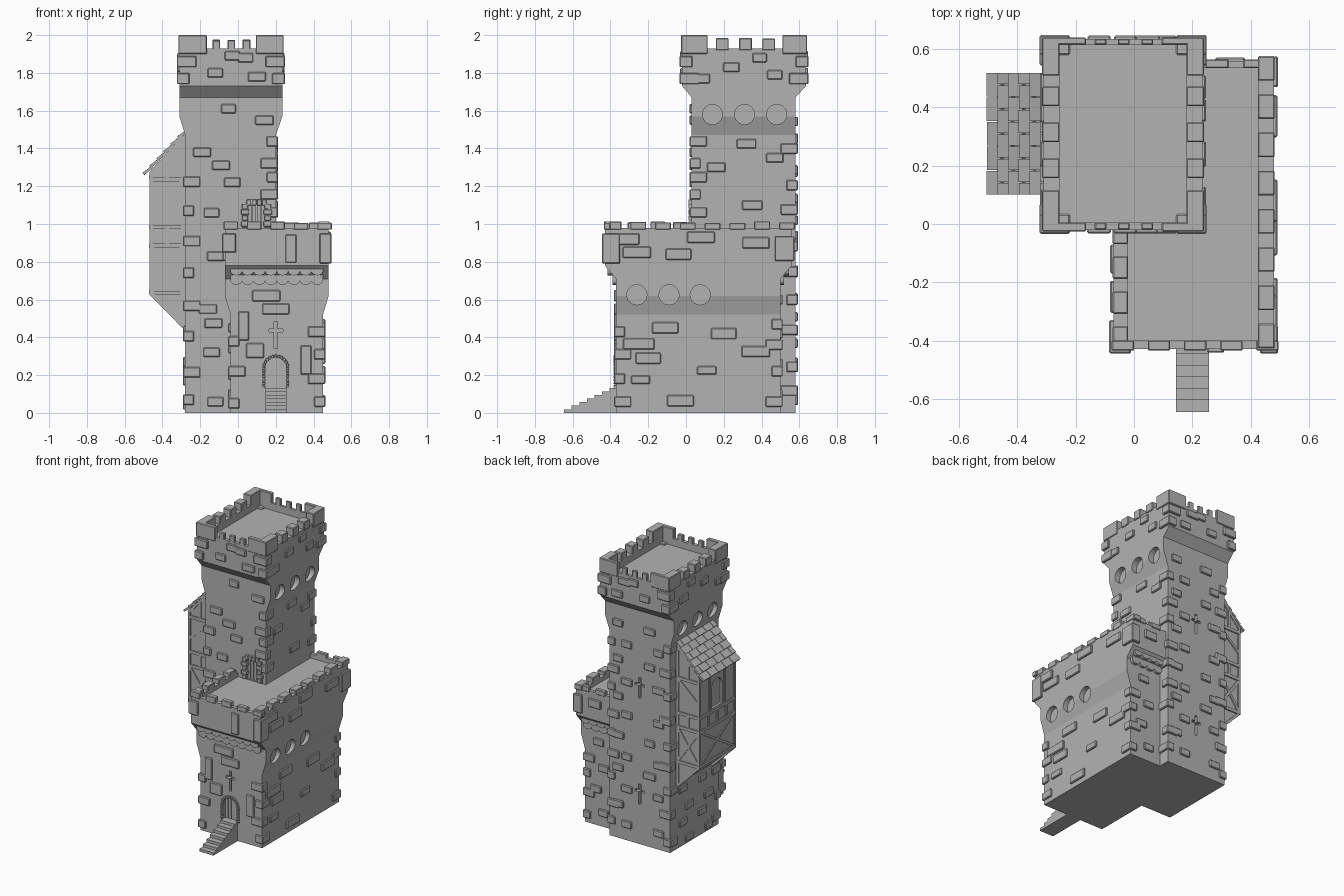
import bpy, bmesh, math, random
from mathutils import Vector, Matrix

random.seed(4)
if "Cube" in bpy.data.objects:
    bpy.data.objects.remove(bpy.data.objects["Cube"])

stone = bpy.data.materials.new("stone_grey")
stone.use_nodes = True
GREY = (0.45, 0.45, 0.45, 1)
stone.diffuse_color = GREY
stone.node_tree.nodes["Principled BSDF"].inputs["Base Color"].default_value = GREY


def finish(bm, name, bevel=0):
    bmesh.ops.recalc_face_normals(bm, faces=bm.faces)
    mesh = bpy.data.meshes.new(name)
    bm.to_mesh(mesh)
    bm.free()
    mesh.materials.append(stone)
    ob = bpy.data.objects.new(name, mesh)
    bpy.context.collection.objects.link(ob)
    if bevel:
        mod = ob.modifiers.new("chipped_edges", "BEVEL")
        mod.width, mod.segments = bevel, 1
    return ob


def box(bm, x0, x1, y0, y1, z0, z1):
    size = Matrix.Diagonal((x1 - x0, y1 - y0, z1 - z0, 1))
    mid = Vector((x0 + x1, y0 + y1, z0 + z1)) / 2
    bmesh.ops.create_cube(bm, size=1, matrix=Matrix.Translation(mid) @ size)


def bar(bm, p, q, w=0.022):
    p, q = Vector(p), Vector(q)
    d = q - p
    m = Matrix.Translation((p + q) / 2) @ d.to_track_quat("Z", "Y").to_matrix().to_4x4()
    bmesh.ops.create_cube(bm, size=1, matrix=m @ Matrix.Diagonal((w, w, d.length + w / 2, 1)))


def prism(bm, pts, a, b, axis):
    """Extrude a 2D outline (u, z) from a to b along x or y."""
    place = (lambda u, v, t: (u, t, v)) if axis == "y" else (lambda u, v, t: (t, u, v))
    lo = [bm.verts.new(place(u, v, a)) for u, v in pts]
    hi = [bm.verts.new(place(u, v, b)) for u, v in pts]
    bm.faces.new(lo)
    bm.faces.new(hi[::-1])
    for i in range(len(pts)):
        j = (i + 1) % len(pts)
        bm.faces.new((lo[i], hi[i], hi[j], lo[j]))


def disc(u, z, r, n=24, a0=0, a1=2 * math.pi):
    return [(u + r * math.cos(a0 + (a1 - a0) * i / n), z + r * math.sin(a0 + (a1 - a0) * i / n))
            for i in range(n)]


def arch(u, z0, z1, r):
    return [(u - r, z0), (u + r, z0)] + disc(u, z1 - r, r, 12, 0, math.pi) + [(u - r, z1 - r)]


def tower(name, rings):
    """Loft rectangular rings, closed at both ends."""
    bm = bmesh.new()
    loops = [[bm.verts.new((x, y, z)) for x, y in ((a, c), (b, c), (b, d), (a, d))]
             for (a, b, c, d), z in rings]
    bm.faces.new(loops[0])
    bm.faces.new(loops[-1])
    for lo, hi in zip(loops, loops[1:]):
        for i in range(4):
            j = (i + 1) % 4
            bm.faces.new((lo[i], lo[j], hi[j], hi[i]))
    return finish(bm, name)


def carve(ob, bm):
    cutter = finish(bm, "cutter")
    cutter.hide_render = True
    mod = ob.modifiers.new("carve", "BOOLEAN")
    mod.operation, mod.object, mod.solver, mod.use_self = "DIFFERENCE", cutter, "EXACT", True
    bpy.context.view_layer.objects.active = ob
    bpy.ops.object.modifier_apply(modifier=mod.name)
    bpy.data.objects.remove(cutter)


def cross_cut(bm, x, z, y):
    box(bm, x - .009, x + .009, y - .03, y + .03, z - .075, z + .07)
    box(bm, x - .037, x + .037, y - .03, y + .03, z + .012, z + .03)


# Tall keep and lower hall, each flaring at the sides, then at front and back
keep = tower("tall_keep", [
    ((-.28, .2, .03, .58), 0), ((-.28, .2, .03, .58), 1.47),
    ((-.31, .235, .03, .58), 1.57), ((-.31, .235, .03, .58), 1.67),
    ((-.31, .235, -.02, .635), 1.73), ((-.31, .235, -.02, .635), 1.93),
    ((-.255, .18, .005, .615), 1.93), ((-.255, .18, .005, .615), 1.88)])
hall = tower("lower_hall", [
    ((-.04, .45, -.37, .5), 0), ((-.04, .45, -.37, .5), .52),
    ((-.07, .48, -.37, .5), .62), ((-.07, .48, -.37, .5), .71),
    ((-.07, .48, -.43, .56), .78), ((-.07, .48, -.43, .56), .98),
    ((-.02, .425, -.4, .535), .98), ((-.02, .425, -.4, .535), .95)])

# Round recesses, cross slits and door openings
bm = bmesh.new()
for y in (.14, .31, .48):
    prism(bm, disc(y, 1.58, .053), .195, .3, "x")
    prism(bm, disc(y, 1.58, .053), -.4, -.275, "x")
cross_cut(bm, -.04, 1.12, .58)
cross_cut(bm, -.04, .36, .58)
box(bm, .05, .145, -.05, .06, .955, 1.1)
carve(keep, bm)
bm = bmesh.new()
for y in (-.26, -.09, .075):
    prism(bm, disc(y, .625, .053), .445, .6, "x")
    if y < 0:
        prism(bm, disc(y, .625, .053), -.2, -.035, "x")
cross_cut(bm, .2, .415, -.37)
prism(bm, arch(.2, .13, .295, .058), -.5, -.34, "y")
carve(hall, bm)

# Battlements
bm = bmesh.new()


def merlons(axis, lo, hi, c0, c1, z0, z1, count, fill):
    step = (hi - lo) / count
    for i in range(count):
        mid, half = lo + step * (i + .5), step * fill / 2
        top = z1 - random.uniform(0, .01)
        if axis == "x":
            box(bm, mid - half, mid + half, c0, c1, z0, top)
        else:
            box(bm, c0, c1, mid - half, mid + half, z0, top)


for sx in (0, 1):
    x0, x1 = ((-.316, -.255), (.18, .241))[sx]
    merlons("y", .13, .5, x0, x1, 1.92, 1.985, 3, .55)
    for sy in (0, 1):
        y0, y1 = ((-.026, .005), (.615, .641))[sy]
        box(bm, x0, x1, *((y0, .115) if sy == 0 else (.51, y1)), 1.9, 2)
        box(bm, *((x0, -.165) if sx == 0 else (.095, x1)), y0, y1, 1.9, 2)
merlons("x", -.155, .085, -.02, .005, 1.92, 1.98, 3, .5)
merlons("x", -.155, .085, .615, .635, 1.92, 1.98, 3, .5)
merlons("x", -.1, .52, -.435, -.4, .97, 1.015, 5, .62)
merlons("x", .22, .48, .535, .565, .97, 1.015, 2, .62)
merlons("y", -.45, .6, .425, .483, .97, 1.015, 8, .64)
merlons("y", -.45, .03, -.073, -.02, .97, 1.015, 4, .64)
finish(bm, "battlements", .004)

# Raised stones
bm = bmesh.new()


def stones(axis, c, pts, w, h, out=.012):
    for u, z in pts:
        a, b = w * random.uniform(.42, .55), h / 2
        if axis == "y":
            box(bm, u - a, u + a, c - out, c + out, z - b, z + b)
        else:
            box(bm, c - out, c + out, u - a, u + a, z - b, z + b)


def quoins(x, y, sx, sy, heights, w=.08, h=.055, out=.012):
    for i, z in enumerate(heights):
        a, b = (w, w * .6) if i % 2 else (w * .6, w)
        xs = sorted((x + sx * out, x - sx * a))
        ys = sorted((y + sy * out, y - sy * b))
        box(bm, *xs, *ys, z - h / 2, z + h / 2)


def spaced(lo, hi, step):
    return [lo + step * i + random.uniform(-.02, .02) for i in range(int((hi - lo) / step) + 1)]


def courses(columns, heights):
    return [(u + (.07 if i % 2 else 0), z) for i, z in enumerate(heights) for u in columns]


stones("y", .03, [(-.05, 1.61), (.14, 1.55), (-.19, 1.38), (-.03, 1.22), (-.14, 1.06), (-.09, 1.31),
                  (-.12, .83), (-.16, .55), (-.13, .475), (-.14, .32), (-.12, .06)], .09, .05)
stones("y", -.37, [(.15, .62), (.2, .55)], .15, .06)
stones("y", -.37, [(.03, .46), (.36, .28)], .065, .155)
stones("y", -.37, [(.09, .33)], .09, .08)
stones("y", -.43, [(.28, .87)], .07, .15)
stones("x", .48, [(-.31, .92), (-.26, .85), (-.04, .84), (.08, .93), (.37, .9)], .15, .06)
stones("x", .45, [(-.11, .45), (-.25, .365), (-.2, .29), (-.03, .065), (.2, .42), (.37, .325)], .15, .06)
stones("x", .45, [(-.24, .175), (.11, .225)], .11, .045)
stones("x", .2, [(.32, 1.425), (.47, 1.35), (.16, 1.3), (.35, 1.1)], .1, .05)
stones("x", -.04, [(-.2, .45), (-.1, .34), (-.22, .2), (-.08, .1)], .11, .05)
stones("x", -.07, [(-.25, .9), (-.12, .83)], .11, .05)
stones("y", .5, [(.34, .6), (.3, .42), (.36, .26), (.3, .1)], .09, .05)
stones("y", .56, [(.33, .9)], .1, .06)
back = courses((-.19, .06), spaced(.1, 1.6, .13))
stones("y", .58, [(u, z) for u, z in back if abs(u + .04) > .09 or min(abs(z - .36), abs(z - 1.12)) > .12], .09, .05)
stones("x", -.28, courses((.15, .37), spaced(.06, .4, .11)), .09, .05)
upper = [(.08, 1.77), (.24, 1.83), (.39, 1.88), (.47, 1.79)]
for c in (-.31, .235):
    stones("x", c, upper, .09, .05)
for c in (-.02, .635):
    stones("y", c, [(-.12, 1.8), (-.03, 1.89), (.04, 1.88), (.1, 1.78)], .09, .05)

# Corner stones
quoins(-.28, .03, -1, -1, spaced(.05, 1.4, .17))
quoins(-.28, .58, -1, 1, spaced(.08, 1.5, .17))
quoins(.2, .03, 1, -1, spaced(1.06, 1.5, .09))
quoins(.2, .58, 1, 1, spaced(.1, 1.5, .16))
quoins(.45, -.37, 1, -1, [.06, .18, .31, .43])
quoins(-.04, -.37, -1, -1, [.05, .22, .38])
quoins(.45, .5, 1, 1, [.06, .22, .36, .47])
for x, sx in ((-.31, -1), (.235, 1)):
    for y, sy in ((-.02, -1), (.635, 1)):
        quoins(x, y, sx, sy, [1.77, 1.86], .09, .06, .014)
quoins(.48, -.43, 1, -1, [.87], .08, .16, .015)
quoins(-.07, -.43, -1, -1, [.9], .1, .1, .015)
quoins(.48, .56, 1, 1, [.87], .09, .13, .015)
finish(bm, "raised_stones", .005)

# Scalloped corbel bands under the hall overhang
bm = bmesh.new()
for z, depth in ((.75, .045), (.70, .02)):
    for x0, x1, wall, s in ((-.04, .45, -.37, -1), (.2, .45, .5, 1)):
        n = round((x1 - x0) / .061)
        w = (x1 - x0) / n
        for i in range(n):
            u = x0 + w * (i + .5)
            pts = [(u + w / 2 * math.cos(a), z - .022 * math.sin(a))
                   for a in (math.pi * k / 8 for k in range(9))]
            pts += [(u - w / 2, z + .03), (u + w / 2, z + .03)]
            prism(bm, pts, wall - s * .01, wall + s * depth, "y")
finish(bm, "scalloped_corbels")

# Front door planks, arch stones and steps
bm = bmesh.new()
for i in range(5):
    u = .155 + .0225 * i
    box(bm, u - .01, u + .01, -.346, -.335, .13, .295 - abs(i - 2) * .012)
for i in range(4):
    u = .062 + .0235 * i
    box(bm, u - .009, u + .009, .04, .07, .95, 1.1)
finish(bm, "door_planks")
bm = bmesh.new()
for i in range(13):
    a = math.pi * i / 12
    m = Matrix.Translation((.2 + .063 * math.cos(a), -.37, .237 + .063 * math.sin(a)))
    m = m @ Matrix.Rotation(-a, 4, "Y") @ Matrix.Diagonal((.016, .026, .013, 1))
    bmesh.ops.create_cube(bm, size=1, matrix=m)
for side in (-1, 1):
    for k in range(6):
        x, z = .2 + .063 * side, .14 + .017 * k
        box(bm, x - .008, x + .008, -.383, -.36, z - .0065, z + .0065)
    for k in range(5):
        x, z, w = .0975 + .06 * side, .97 + .031 * k, .016 + .006 * (k % 2)
        box(bm, x - w, x + w, .012, .04, z - .013, z + .013)
for k in range(4):
    box(bm, .046 + .027 * k, .07 + .027 * k, .012, .04, 1.098, 1.13)
finish(bm, "doorway_stones", .002)
bm = bmesh.new()
for i in range(7):
    box(bm, .145, .257, -.645 + .04 * i, -.36, 0, .019 * (i + 1))
finish(bm, "front_steps")

# Timber bay on the left wall
bm = bmesh.new()
prism(bm, [(-.27, .45), (-.462, .635), (-.462, 1.27), (-.27, 1.49)], .11, .51, "y")
bay = finish(bm, "timber_bay")
bm = bmesh.new()
prism(bm, arch(.31, 1.0, 1.2, .06), -.5, -.445, "x")
carve(bay, bm)
bm = bmesh.new()
XO, XI = -.46, -.292
for y in (.112, .508):
    for p, q in (((XO, .63), (XO, 1.27)), ((XI, .46), (XI, 1.46)), ((XO, .63), (XI, .46)),
                 ((XO, 1.27), (XI, 1.46)), ((-.375, .885), (-.375, .985)), ((-.375, 1.24), (-.375, 1.36)),
                 ((XO, .64), (XI, .88)), ((XO, .88), (XI, .64)), ((XO, 1.08), (XI, 1.23))):
        bar(bm, (p[0], y, p[1]), (q[0], y, q[1]), .018)
    for z in (.635, .885, .985, 1.235):
        bar(bm, (XO, y, z), (XI, y, z))
for z in (.64, .885, .985, 1.25):
    bar(bm, (XO, .112, z), (XO, .508, z))
for y in (.21, .31, .41):
    bar(bm, (XO, y, .885), (XO, y, .985), .018)
for y in (.225, .395):
    bar(bm, (XO, y, .985), (XO, y, 1.25), .018)
bar(bm, (XO, .112, .64), (XO, .508, .885), .018)
bar(bm, (XO, .508, .64), (XO, .112, .885), .018)
finish(bm, "bay_timbers")

# Bay roof with staggered shingles
bm = bmesh.new()
slope = Matrix.Rotation(-math.atan2(.23, .22), 4, "Y")
for row in range(6):
    t = (row + .5) / 6
    edges = [.1] + [.1 + .084 * k + (.042 if row % 2 else 0) for k in range(5 if row % 2 else 1, 5)]
    edges = [.1] + [.1 + .084 * (k + (row % 2) / 2) for k in range(1 - row % 2, 5)] + [.52]
    for a, b in zip(edges, edges[1:]):
        m = Matrix.Translation((-.495 + .22 * t, (a + b) / 2, 1.265 + .23 * t)) @ slope
        tilt = Matrix.Rotation(random.uniform(.1, .2), 4, "Y")
        bmesh.ops.create_cube(bm, size=1, matrix=m @ tilt @ Matrix.Diagonal((.062, b - a - .004, .014, 1)))
finish(bm, "bay_shingles")
